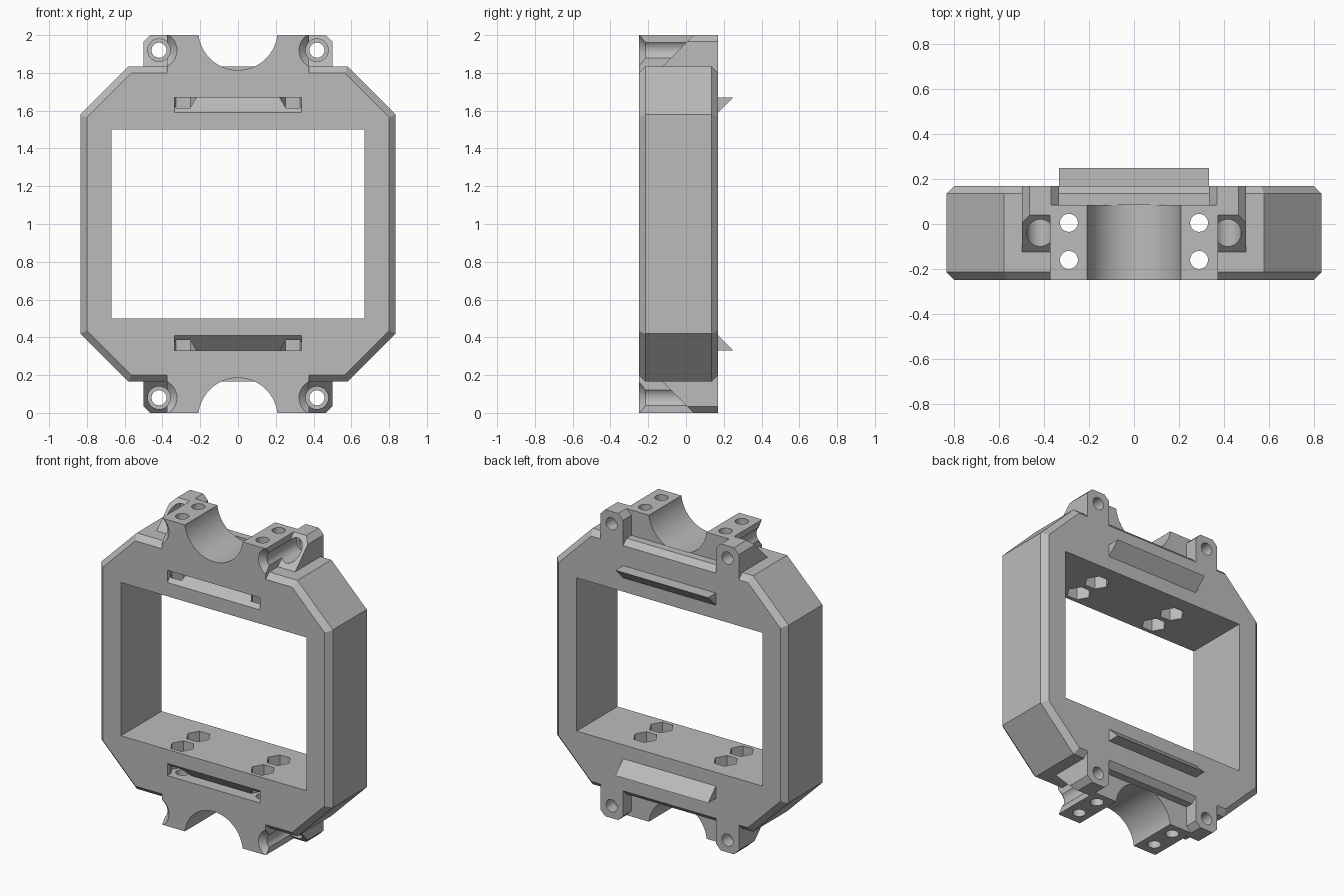
import bpy, bmesh, math
from mathutils import Vector

if "Cube" in bpy.data.objects:
    bpy.data.objects.remove(bpy.data.objects["Cube"])

# One quarter (x > 0, z > 0, centred on z = 0) is detailed, then mirrored twice
grey = bpy.data.materials.new("plain grey")
grey.diffuse_color = (0.5, 0.5, 0.5, 1)
grey.use_nodes = True
grey.node_tree.nodes["Principled BSDF"].inputs["Base Color"].default_value = grey.diffuse_color


def finish(name, bm):
    bmesh.ops.recalc_face_normals(bm, faces=bm.faces)
    me = bpy.data.meshes.new(name)
    bm.to_mesh(me)
    bm.free()
    me.materials.append(grey)
    ob = bpy.data.objects.new(name, me)
    bpy.context.collection.objects.link(ob)
    return ob


def loft(name, rings):
    """Closed solid through rings of 3D points."""
    bm = bmesh.new()
    vs = [[bm.verts.new(p) for p in r] for r in rings]
    n = len(rings[0])
    for a, b in zip(vs, vs[1:]):
        for i in range(n):
            j = (i + 1) % n
            bm.faces.new((a[i], a[j], b[j], b[i]))
    bm.faces.new(vs[0])
    bm.faces.new(vs[-1])
    return finish(name, bm)


def box(name, x0, x1, y0, y1, z0, z1):
    pts = [(x0, z0), (x1, z0), (x1, z1), (x0, z1)]
    return loft(name, [[(x, y, z) for x, z in pts] for y in (y0, y1)])


def round_y(name, cx, cz, steps, n=48):
    """Turned solid along y; steps are (y, radius)."""
    ang = [2 * math.pi * (i + 0.5) / n for i in range(n)]
    return loft(name, [[(cx + r * math.cos(a), y, cz + r * math.sin(a)) for a in ang]
                       for y, r in steps])


def round_z(name, cx, cy, z0, z1, r, n):
    ang = [2 * math.pi * i / n for i in range(n)]
    return loft(name, [[(cx + r * math.cos(a), cy + r * math.sin(a), z) for a in ang]
                       for z in (z0, z1)])


def combine(target, tool, op):
    m = target.modifiers.new("join", 'BOOLEAN')
    m.operation, m.solver, m.object = op, 'EXACT', tool
    bake(target)
    bpy.data.objects.remove(tool)


def bake(ob):
    dg = bpy.context.evaluated_depsgraph_get()
    me = bpy.data.meshes.new_from_object(ob.evaluated_get(dg))
    ob.modifiers.clear()
    ob.data = me


def octagon(w, c, y):
    q = [(w, w - c), (w - c, w), (c - w, w), (-w, w - c),
         (-w, c - w), (c - w, -w), (w - c, -w), (w, c - w)]
    return [(x, y, z) for x, z in q]


# Octagonal frame with chamfered front and back rims
W, C, B = 0.835, 0.255, 0.035
c_in = C - B * (2 - math.sqrt(2))
frame = loft("frame", [octagon(W - B, c_in, -0.25), octagon(W, C, -0.25 + B),
                       octagon(W, C, 0.17 - B), octagon(W - B, c_in, 0.17)])
combine(frame, box("window", -0.67, 0.67, -0.5, 0.5, -0.5, 0.5), 'DIFFERENCE')

# Shaft clamp block with half-round saddle
combine(frame, box("clamp_block", -0.375, 0.375, -0.25, 0.085, 0.72, 1.0), 'UNION')
combine(frame, round_y("saddle", 0, 1.025, [(-0.4, 0.21), (0.085, 0.21)], 96), 'DIFFERENCE')

# Screw lug with clipped corners and a 45 degree front
lug_pts = [(0.335, 0.75), (0.5, 0.75), (0.5, 0.965), (0.465, 1.0), (0.37, 1.0), (0.335, 0.965)]
lug = loft("lug", [[(x, y, z) for x, z in lug_pts] for y in (-0.2, 0.17)])
bm = bmesh.new()
bm.from_mesh(lug.data)
cut = bmesh.ops.bisect_plane(bm, geom=bm.verts[:] + bm.edges[:] + bm.faces[:],
                             plane_co=Vector((0, 0.04, 1.0)),
                             plane_no=Vector((0, -1, 1)), clear_outer=True)
bmesh.ops.holes_fill(bm, edges=[e for e in bm.edges if e.is_boundary])
bpy.data.objects.remove(lug)
combine(frame, finish("lug", bm), 'UNION')

# Screw bore: flared mouth, head recess, through hole
combine(frame, round_y("screw_bore", 0.418, 0.92,
                       [(-0.3, 0.145), (-0.215, 0.06), (0.09, 0.06),
                        (0.09, 0.04), (0.3, 0.04)]), 'DIFFERENCE')

# Snap ridge on the back and matching groove on the front
for name, y, op in (("snap_ridge", 0.17, 'UNION'), ("snap_groove", -0.25, 'DIFFERENCE')):
    prof = [(y - 0.03, 0.67), (y + 0.08, 0.67), (y, 0.59), (y - 0.03, 0.59)]
    combine(frame, loft(name, [[(x, py, pz) for py, pz in prof]
                               for x in (-0.335, 0.335)]), op)

# Clamp bolt holes with hexagonal nut pockets opening into the window
for y in (0.005, -0.16):
    combine(frame, round_z("bolt_hole", 0.29, y, 0.4, 1.1, 0.04, 32), 'DIFFERENCE')
    combine(frame, round_z("nut_pocket", 0.29, y, 0.4, 0.672, 0.075, 6), 'DIFFERENCE')

# Keep the detailed quarter and mirror it
bm = bmesh.new()
bm.from_mesh(frame.data)
for axis in ((1, 0, 0), (0, 0, 1)):
    bmesh.ops.bisect_plane(bm, geom=bm.verts[:] + bm.edges[:] + bm.faces[:], dist=1e-5,
                           plane_co=Vector((0, 0, 0)), plane_no=Vector(axis), clear_inner=True)
bm.to_mesh(frame.data)
bm.free()
mir = frame.modifiers.new("mirror", 'MIRROR')
mir.use_axis = (True, False, True)
mir.merge_threshold = 0.0005
bake(frame)
frame.data.materials.clear()
frame.data.materials.append(grey)
for p in frame.data.polygons:
    p.material_index = 0
frame.location.z = 1.0

bpy.ops.object.select_all(action='DESELECT')
frame.select_set(True)
bpy.context.view_layer.objects.active = frame
bpy.ops.object.shade_smooth_by_angle(angle=math.radians(25))
